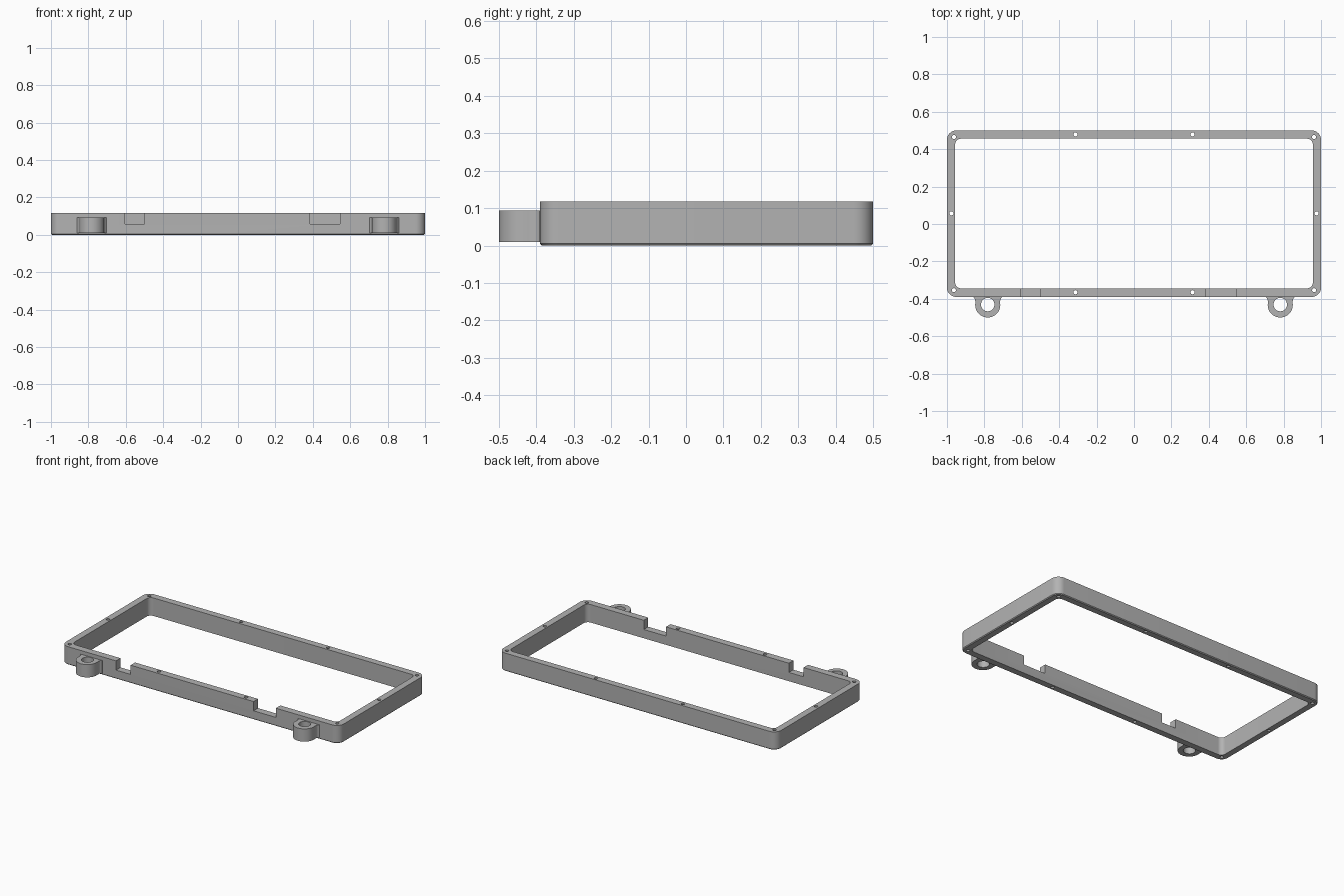
import bpy, bmesh
from math import sin, cos, pi, radians
from mathutils import Vector

cube = bpy.data.objects.get("Cube")
if cube:
    bpy.data.objects.remove(cube, do_unlink=True)

# One flat colour for every part
grey = bpy.data.materials.new("grey plastic")
grey.use_nodes = True
COLOUR = (0.45, 0.45, 0.45, 1)
grey.diffuse_color = COLOUR
grey.node_tree.nodes["Principled BSDF"].inputs["Base Color"].default_value = COLOUR


def finish(bm, name):
    bmesh.ops.recalc_face_normals(bm, faces=bm.faces)
    mesh = bpy.data.meshes.new(name)
    bm.to_mesh(mesh)
    bm.free()
    mesh.materials.append(grey)
    obj = bpy.data.objects.new(name, mesh)
    bpy.context.collection.objects.link(obj)
    return obj


def rounded_rect(x, y0, y1, r, steps=10):
    """Points of a rounded rectangle, anticlockwise."""
    centres = [(x - r, y1 - r), (r - x, y1 - r), (r - x, y0 + r), (x - r, y0 + r)]
    return [(cx + r * cos(a), cy + r * sin(a))
            for q, (cx, cy) in enumerate(centres)
            for a in [(q + i / steps) * pi / 2 for i in range(steps + 1)]]


def circle(x, y, r, n=32):
    return [(x + r * cos(2 * pi * i / n), y + r * sin(2 * pi * i / n)) for i in range(n)]


def bridge(bm, a, b):
    for i in range(len(a)):
        j = (i + 1) % len(a)
        bm.faces.new((a[i], a[j], b[j], b[i]))


def add_prism(bm, points, z0, z1):
    low, high = [[bm.verts.new((*p, z)) for p in points] for z in (z0, z1)]
    bridge(bm, low, high)
    bm.faces.new(low[::-1])
    bm.faces.new(high)


def cut(target, cutter):
    """Subtract the cutter, then discard it."""
    cutter.hide_render = True
    mod = target.modifiers.new("cut", 'BOOLEAN')
    mod.operation, mod.solver, mod.object = 'DIFFERENCE', 'EXACT', cutter
    bpy.ops.object.select_all(action='DESELECT')
    bpy.context.view_layer.objects.active = target
    target.select_set(True)
    bpy.ops.object.modifier_apply(modifier=mod.name)
    bpy.data.objects.remove(cutter, do_unlink=True)


def smooth(obj):
    bpy.ops.object.select_all(action='DESELECT')
    bpy.context.view_layer.objects.active = obj
    obj.select_set(True)
    bpy.ops.object.shade_smooth_by_angle(angle=radians(30))


HEIGHT, FRONT, BACK = 0.117, -0.39, 0.5

# Frame: rounded wall with a small bevel under the outer edge
bm = bmesh.new()
inner = rounded_rect(0.956, FRONT + 0.046, BACK - 0.044, 0.03)
outer = rounded_rect(1, FRONT, BACK, 0.05)
bevel = rounded_rect(0.995, FRONT + 0.005, BACK - 0.005, 0.045)
rings = [[bm.verts.new((*p, z)) for p in points] for points, z in
         ((bevel, 0), (outer, 0.005), (outer, HEIGHT), (inner, HEIGHT), (inner, 0))]
for k, ring in enumerate(rings):
    bridge(bm, ring, rings[(k + 1) % len(rings)])
frame = finish(bm, "frame")

# Two cable notches in the front wall
bm = bmesh.new()
for x0, x1 in ((-0.605, -0.5), (0.385, 0.545)):
    y0, y1 = FRONT - 0.1, FRONT + 0.1
    add_prism(bm, [(x0, y0), (x1, y0), (x1, y1), (x0, y1)], 0.057, 0.2)
cut(frame, finish(bm, "notch_cutter"))

# Screw holes around the rim
bm = bmesh.new()
for side in (-1, 1):
    for x, y in ((0.963, 0.465), (0.963, -0.354), (0.313, 0.479), (0.313, -0.365), (0.976, 0.057)):
        add_prism(bm, circle(side * x, y, 0.011, 20), -0.1, 0.3)
cut(frame, finish(bm, "screw_hole_cutter"))
smooth(frame)

# Mounting lugs: round ears flaring into the front wall
flare = [(0.078, -0.38), (0.078, -0.391), (0.071, -0.397), (0.067, -0.405), (0.0665, -0.42)]
arc = [(0.067 * cos(a), -0.433 - 0.067 * sin(a))
       for a in [pi * i / 24 for i in range(25)]]
profile = flare + arc + [(-x, y) for x, y in reversed(flare)]
for name, cx in (("right_lug", -0.782), ("left_lug", 0.782)):
    bm = bmesh.new()
    add_prism(bm, [(cx + x, y) for x, y in profile], 0.01, 0.093)
    lug = finish(bm, name)
    bm = bmesh.new()
    add_prism(bm, circle(cx, -0.431, 0.036), -0.1, 0.3)
    cut(lug, finish(bm, "lug_hole_cutter"))
    smooth(lug)
